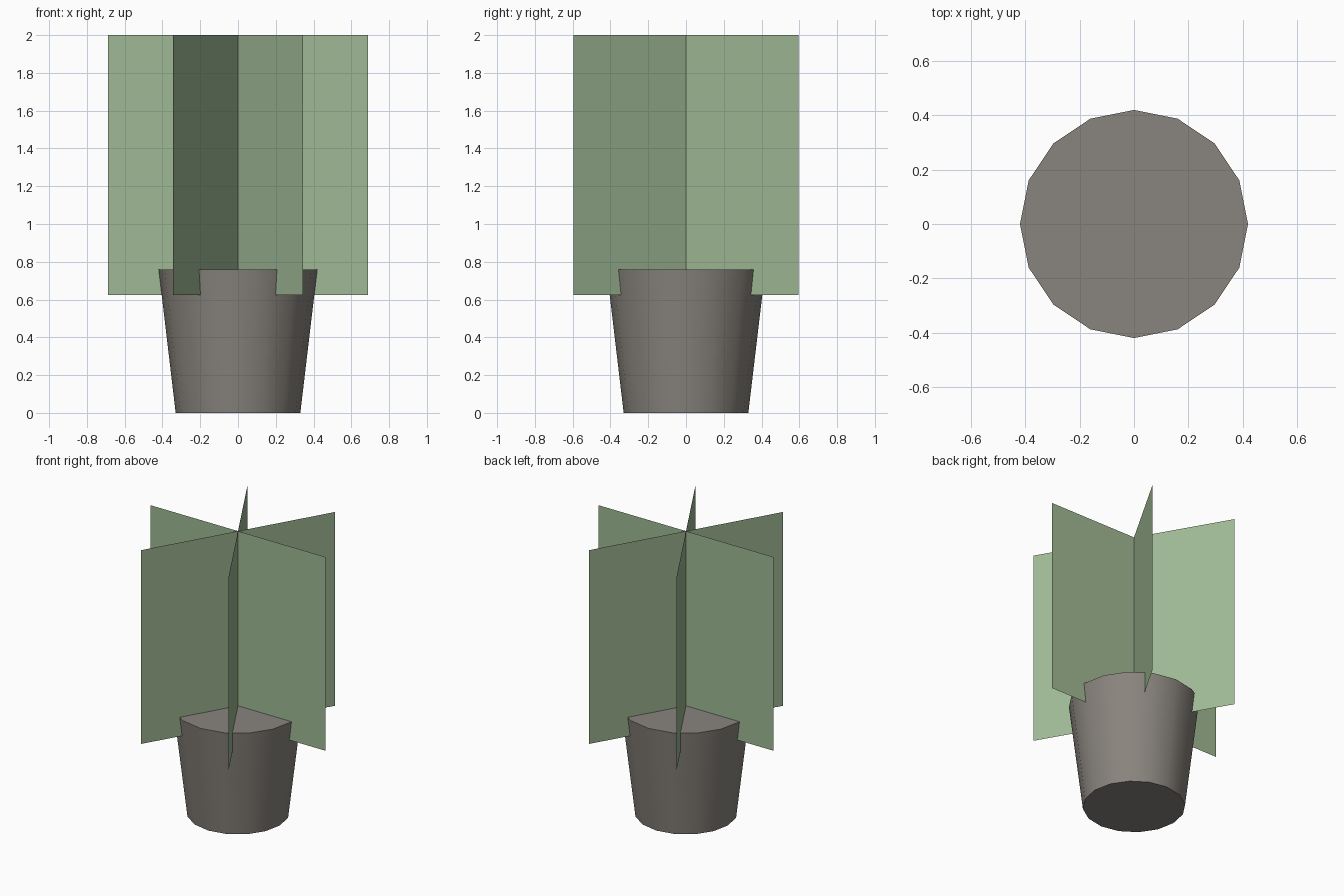
import bpy, bmesh, math
from mathutils import Matrix

if "Cube" in bpy.data.objects:
    bpy.data.objects.remove(bpy.data.objects["Cube"])


def material(name, rgb):
    m = bpy.data.materials.new(name)
    m.diffuse_color = (*rgb, 1.0)
    m.use_nodes = True
    m.node_tree.nodes["Principled BSDF"].inputs["Base Color"].default_value = m.diffuse_color
    return m


def add_object(name, bm, mat):
    mesh = bpy.data.meshes.new(name)
    bm.to_mesh(mesh)
    bm.free()
    mesh.materials.append(mat)
    obj = bpy.data.objects.new(name, mesh)
    bpy.context.collection.objects.link(obj)
    return obj


stone = material("warm_grey", (0.25, 0.23, 0.205))
leaf = material("leaf_green", (0.35, 0.49, 0.30))

# Pot: closed 16-sided tapered cylinder with smooth walls
POT_H = 0.76
bm = bmesh.new()
bmesh.ops.create_cone(bm, cap_ends=True, segments=16, radius1=0.33, radius2=0.42,
                      depth=POT_H, matrix=Matrix.Translation((0, 0, POT_H / 2)))
pot = add_object("pot", bm, stone)
bpy.context.view_layer.objects.active = pot
pot.select_set(True)
bpy.ops.object.shade_smooth_by_angle(angle=math.radians(40))

# Foliage: three thin upright cards crossing on the centre line
HALF_W, Z0, Z1 = 0.687, 0.625, 2.0
for i in range(3):
    a = math.radians(60 * i)
    c, s = HALF_W * math.cos(a), HALF_W * math.sin(a)
    bm = bmesh.new()
    corners = [(-c, -s, Z0), (c, s, Z0), (c, s, Z1), (-c, -s, Z1)]
    bm.faces.new([bm.verts.new(p) for p in corners])
    add_object(f"foliage_card_{i + 1}", bm, leaf)
